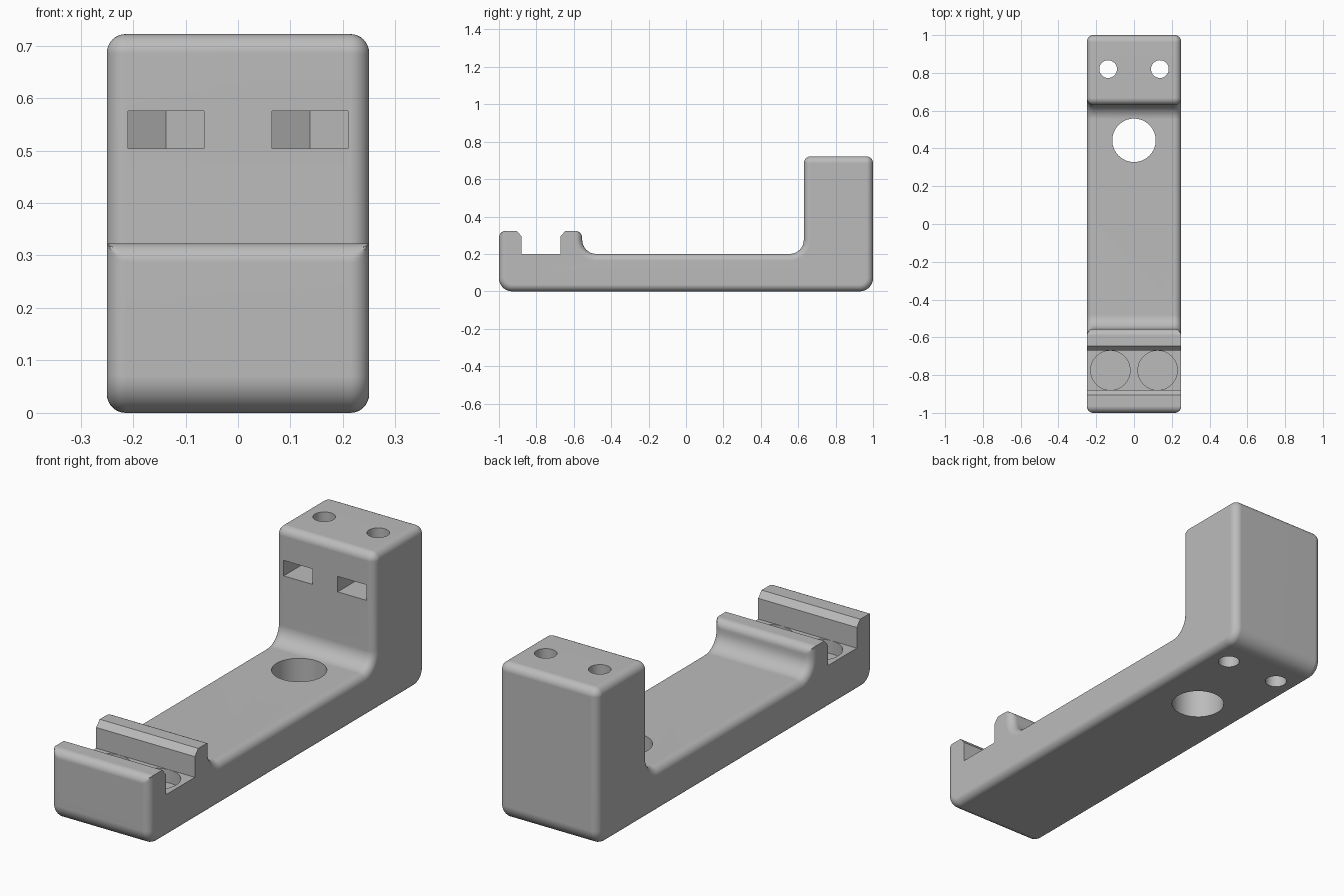
import bpy, bmesh, math
from mathutils import Vector

cube = bpy.data.objects.get("Cube")
if cube:
    bpy.data.objects.remove(cube, do_unlink=True)

HALF_W, ROUND = 0.25, 0.036
FRONT, LIP_BACK, LIP_CLIP = -1.0, -0.555, 0.28

grey = bpy.data.materials.new("plain grey")
grey.use_nodes = True
colour = (0.5, 0.5, 0.5, 1)
grey.diffuse_color = colour
grey.node_tree.nodes["Principled BSDF"].inputs["Base Color"].default_value = colour


def rounded(corners, steps=8):
    """Outline with each (y, z, radius) corner replaced by an arc."""
    out = []
    for i, (y, z, r) in enumerate(corners):
        p = Vector((y, z))
        if r == 0:
            out.append(p)
            continue
        a = (Vector(corners[i - 1][:2]) - p).normalized()
        b = (Vector(corners[(i + 1) % len(corners)][:2]) - p).normalized()
        centre = p + (a + b) * r
        for k in range(steps + 1):
            t = k / steps * math.pi / 2
            out.append(centre - b * r * math.cos(t) - a * r * math.sin(t))
    return out


def inset(points, d):
    """Shrink the outline, leaving the lip tops and the channel full width."""
    out = []
    for i, p in enumerate(points):
        if p.y > LIP_CLIP and p.x < -0.9:
            out.append(Vector((max(p.x, FRONT + d), p.y)))
        elif p.y > LIP_CLIP and -0.66 < p.x < -0.5:
            out.append(Vector((min(p.x, LIP_BACK - d), p.y)))
        elif p.y > 0.19 and -0.95 < p.x < -0.6:
            out.append(p.copy())
        else:
            e1 = (p - points[i - 1]).normalized()
            e2 = (points[(i + 1) % len(points)] - p).normalized()
            n1, n2 = Vector((-e1.y, e1.x)), Vector((-e2.y, e2.x))
            out.append(p + (n1 + n2) * d / (1 + n1.dot(n2)))
    return out


def new_object(name, bm):
    bmesh.ops.recalc_face_normals(bm, faces=bm.faces)
    mesh = bpy.data.meshes.new(name)
    bm.to_mesh(mesh)
    bm.free()
    obj = bpy.data.objects.new(name, mesh)
    bpy.context.collection.objects.link(obj)
    mesh.materials.append(grey)
    return obj


def loft(name, rings):
    """Closed solid through a stack of equal rings."""
    bm = bmesh.new()
    loops = [[bm.verts.new(v) for v in ring] for ring in rings]
    for a, b in zip(loops, loops[1:]):
        for i in range(len(a)):
            bm.faces.new((a[i - 1], a[i], b[i], b[i - 1]))
    bm.faces.new(loops[0])
    bm.faces.new(loops[-1])
    return new_object(name, bm)


def prism(name, outline, z0, z1):
    return loft(name, [[(x, y, z) for x, y in outline] for z in (z0, z1)])


def circle(x, y, r, n=48):
    return [(x + r * math.cos(2 * math.pi * k / n), y + r * math.sin(2 * math.pi * k / n))
            for k in range(n)]


# Bracket body: side outline, counter-clockwise from the front foot
outline = rounded([
    (FRONT, 0, 0.07), (1, 0, 0.07), (1, 0.722, 0.037), (0.63, 0.722, 0.037),
    (0.63, 0.2, 0.075), (LIP_BACK, 0.2, 0.075), (LIP_BACK, 0.323, ROUND),
    (-0.645, 0.323, 0), (-0.67, 0.295, 0), (-0.67, 0.2, 0),
    (-0.88, 0.2, 0), (-0.88, 0.295, 0), (-0.905, 0.323, 0), (FRONT, 0.323, ROUND)])
steps = [k / 8 * math.pi / 2 for k in range(9)]
layers = [(HALF_W - ROUND + ROUND * math.sin(t), ROUND * (1 - math.cos(t))) for t in steps]
layers = [(-x, d) for x, d in reversed(layers)] + layers
body = loft("bracket_body", [[(x, p.x, p.y) for p in inset(outline, d)] for x, d in layers])

# Cutters: cable hole, screw holes, nut slots and magnet pockets
cutters = [prism("cable_hole", circle(0, 0.443, 0.115, 64), -0.1, 0.4)]
for side in (-1, 1):
    x, w, y = side * 0.137, 0.0725, 0.82
    tip = w / math.sqrt(3)
    cutters.append(prism("screw_hole", circle(x, y, 0.047), -0.1, 0.9))
    slot = [(x - w, 0.5), (x + w, 0.5), (x + w, y + tip), (x, y + 2 * tip), (x - w, y + tip)]
    cutters.append(prism("nut_slot", slot, 0.504, 0.575))
    cutters.append(prism("magnet_pocket", circle(side * 0.125, -0.775, 0.1045), 0.14, 0.25))

bpy.context.view_layer.objects.active = body
body.select_set(True)
for cutter in cutters:
    cutter.hide_render = True
    mod = body.modifiers.new(cutter.name, "BOOLEAN")
    mod.operation, mod.solver, mod.object = "DIFFERENCE", "EXACT", cutter
    bpy.ops.object.modifier_apply(modifier=mod.name)
    bpy.data.objects.remove(cutter, do_unlink=True)

# Smooth rounds with crisp corners and flat planes
bpy.ops.object.shade_smooth_by_angle(angle=math.radians(30))
weighted = body.modifiers.new("flat planes", "WEIGHTED_NORMAL")
weighted.keep_sharp = True
